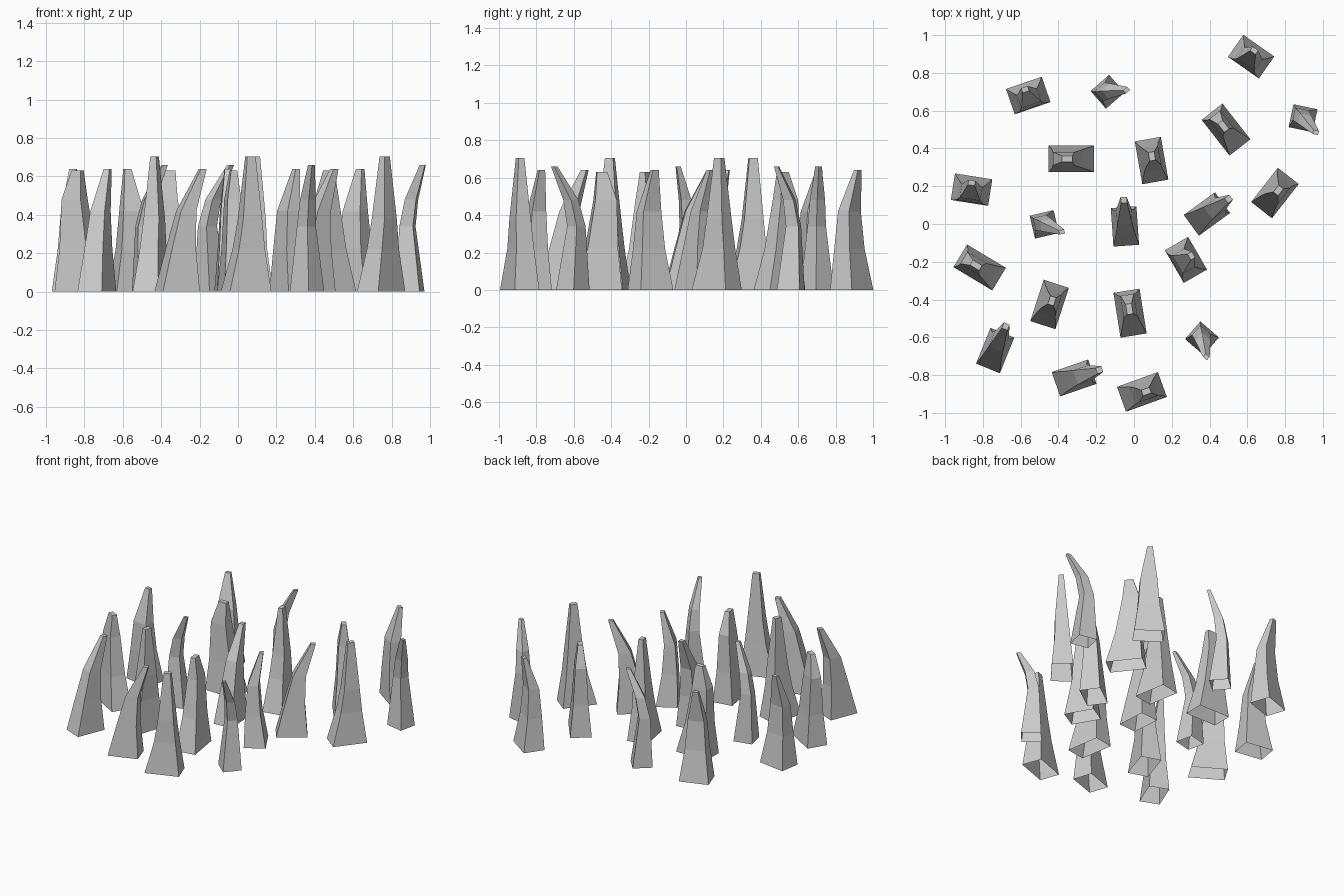
import bpy, bmesh, math

# Five spike shapes; each ring is (z, centre u, centre v, half length, half width)
SHAPES = {
    "tall_spike": [(0, 0, 0, .115, .07), (.22, .015, 0, .072, .05),
                   (.38, .02, -.005, .052, .042), (.705, .022, -.006, .023, .016)],
    "leaning_spike": [(0, 0, 0, .102, .068), (.22, .02, 0, .066, .052),
                      (.42, .05, 0, .042, .04), (.64, .14, -.004, .016, .016)],
    "blunt_spike": [(0, 0, 0, .12, .07), (.22, .02, 0, .082, .05),
                    (.48, .04, 0, .058, .036), (.63, .022, 0, .028, .016)],
    "narrow_spike": [(0, 0, 0, .1, .071), (.22, 0, -.015, .07, .05),
                     (.42, 0, -.015, .055, .036), (.64, -.005, .036, .018, .013)],
    "small_spike": [(0, 0, 0, .065, .062), (.34, -.015, .012, .036, .034),
                    (.48, .01, -.005, .03, .028), (.66, .082, -.06, .014, .011)],
}

# Placement of each spike: (x, y, angle in degrees)
PLACES = {
    "tall_spike": [(.093, .336, 100), (.042, -.889, 20), (-.447, -.426, 72), (.746, .164, 52)],
    "leaning_spike": [(-.048, -.013, 94), (.386, .053, 36), (-.735, -.67, 68), (-.317, -.815, 19)],
    "blunt_spike": [(.487, .5, 128), (-.332, .345, 180), (-.817, -.23, 149), (-.021, -.472, 99)],
    "narrow_spike": [(.62, .886, -35), (-.56, .68, 19), (-.86, .182, -9), (.275, -.19, -60)],
    "small_spike": [(-.14, .7, 41), (.895, .56, -12), (-.475, -.002, 13), (.36, -.605, -41)],
}


def spike_mesh(name, rings):
    # Four-sided bent spike, open underneath, capped at the tip
    bm = bmesh.new()
    loops = [[bm.verts.new((cu + su * hu, cv + sv * hv, z))
              for su, sv in ((-1, -1), (1, -1), (1, 1), (-1, 1))]
             for z, cu, cv, hu, hv in rings]
    for low, high in zip(loops, loops[1:]):
        for i in range(4):
            j = (i + 1) % 4
            bm.faces.new((low[i], low[j], high[j], high[i]))
    bm.faces.new(loops[-1])
    mesh = bpy.data.meshes.new(name)
    bm.to_mesh(mesh)
    bm.free()
    return mesh


for name, rings in SHAPES.items():
    mesh = spike_mesh(name, rings)
    for n, (x, y, angle) in enumerate(PLACES[name], 1):
        ob = bpy.data.objects.new(f"{name}_{n}", mesh)
        ob.location = (x, y, 0)
        ob.rotation_euler.z = math.radians(angle)
        bpy.context.collection.objects.link(ob)
